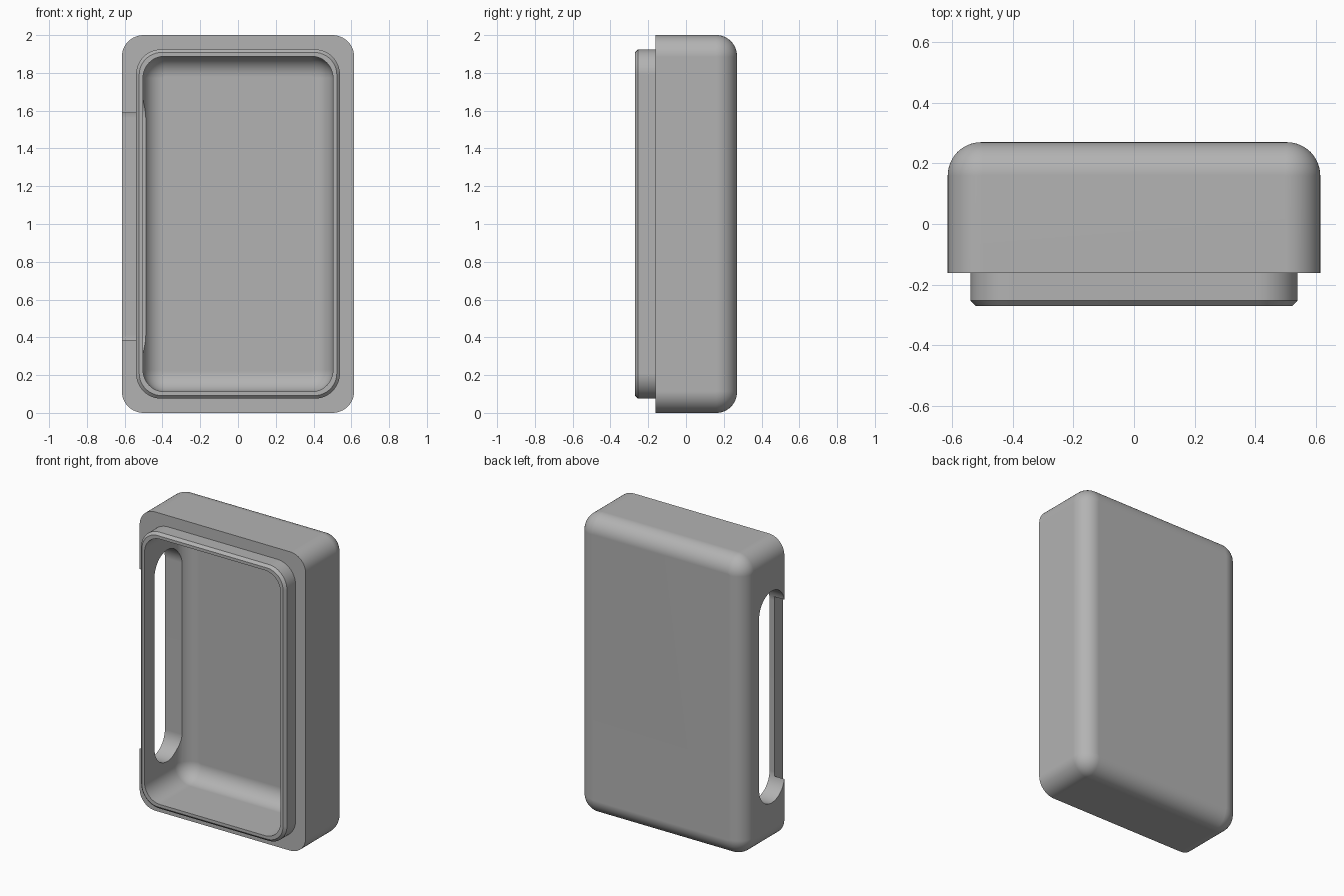
import bpy, bmesh, math

cube = bpy.data.objects.get("Cube")
if cube:
    bpy.data.objects.remove(cube, do_unlink=True)

HALF_W, HALF_H = 0.615, 1.0      # outer half width and half height
FRONT, RIM, BACK = -0.27, -0.162, 0.27
CAVITY_BACK = 0.16
FILLET = 0.11
STEPS = 12

grey = bpy.data.materials.new("plain grey")
grey.use_nodes = True
colour = (0.45, 0.45, 0.45, 1)
grey.diffuse_color = colour
grey.node_tree.nodes["Principled BSDF"].inputs["Base Color"].default_value = colour


def rounded_ring(bm, y, inset, radius):
    """Rounded rectangle in the xz plane, inset from the outer outline."""
    w, h = HALF_W - inset - radius, HALF_H - inset - radius
    corners = [(w, h), (-w, h), (-w, -h), (w, -h)]
    ring = []
    for q, (cx, cz) in enumerate(corners):
        for i in range(STEPS + 1):
            a = math.pi / 2 * (q + i / STEPS)
            ring.append(bm.verts.new((cx + radius * math.cos(a), y,
                                      1 + cz + radius * math.sin(a))))
    return ring


def bridge(bm, a, b):
    n = len(a)
    for i in range(n):
        j = (i + 1) % n
        bm.faces.new((a[i], a[j], b[j], b[i]))


def finish(bm, name):
    bmesh.ops.recalc_face_normals(bm, faces=bm.faces[:])
    mesh = bpy.data.meshes.new(name)
    bm.to_mesh(mesh)
    bm.free()
    mesh.materials.append(grey)
    obj = bpy.data.objects.new(name, mesh)
    bpy.context.collection.objects.link(obj)
    return obj


def fillet(y_end, inset, corner):
    """Quarter-round sections running from the flat back to the side wall."""
    out = []
    for i in range(STEPS + 1):
        a = math.pi / 2 * i / STEPS
        t = FILLET * (1 - math.sin(a))
        out.append((y_end - FILLET * (1 - math.cos(a)), inset + t, corner - t))
    return out


# Case shell: outer fillet, rim step, chamfered lip, then the hollow inside
sections = fillet(BACK, 0, 0.115)
sections += [
    (RIM, 0, 0.115),
    (RIM, 0.075, 0.135),
    (FRONT + 0.017, 0.075, 0.135),
    (FRONT, 0.092, 0.118),
    (FRONT, 0.112, 0.115),
]
sections += reversed(fillet(CAVITY_BACK, 0.112, 0.115))

bm = bmesh.new()
rings = [rounded_ring(bm, *s) for s in sections]
for a, b in zip(rings, rings[1:]):
    bridge(bm, a, b)
bm.faces.new(rings[0])
bm.faces.new(rings[-1])
case = finish(bm, "case_shell")

# Stadium-shaped cutter for the slot in one side wall
SLOT_R, SLOT_Y = 0.135, -0.03
bm = bmesh.new()
ends = []
for x in (-0.8, -0.3):
    ring = []
    for cz, start in ((1.56, 0), (0.413, math.pi)):
        for i in range(25):
            a = start + math.pi * i / 24
            ring.append(bm.verts.new((x, SLOT_Y + SLOT_R * math.cos(a),
                                      cz + SLOT_R * math.sin(a))))
    bm.faces.new(ring)
    ends.append(ring)
bridge(bm, *ends)
cutter = finish(bm, "slot_cutter")

cut = case.modifiers.new("side_slot", 'BOOLEAN')
cut.operation = 'DIFFERENCE'
cut.solver = 'EXACT'
cut.object = cutter

bpy.ops.object.select_all(action='DESELECT')
bpy.context.view_layer.objects.active = case
case.select_set(True)
bpy.ops.object.modifier_apply(modifier=cut.name)
bpy.data.objects.remove(cutter, do_unlink=True)

# Smooth fillets, crisp rims, flat panels
bpy.ops.object.shade_smooth_by_angle(angle=math.radians(30))
weighted = case.modifiers.new("flat_panels", 'WEIGHTED_NORMAL')
weighted.keep_sharp = True
